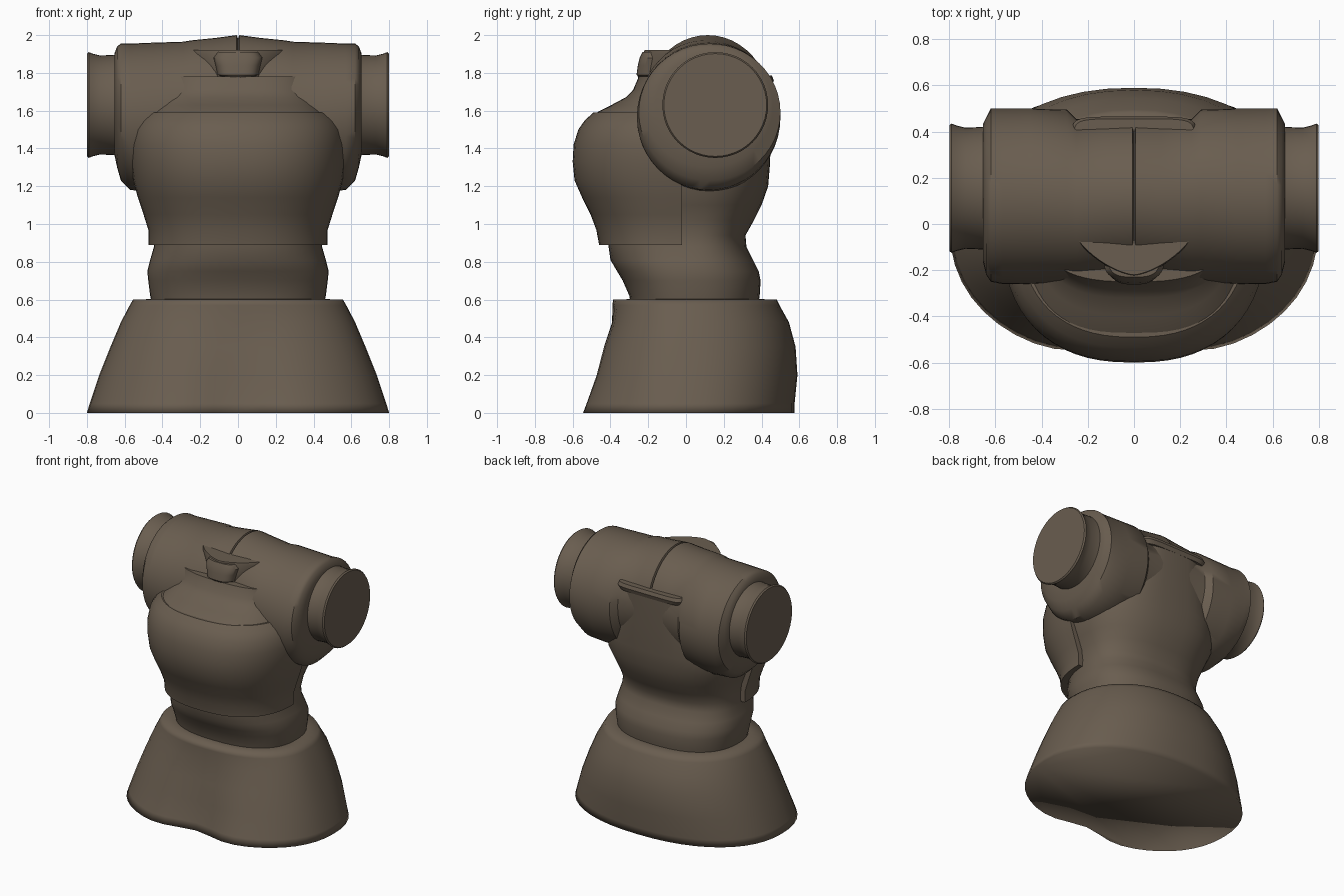
import bpy, bmesh, math

brown = bpy.data.materials.new("dull brown")
brown.diffuse_color = (0.142, 0.110, 0.079, 1)


def spow(v, p):
    return math.copysign(abs(v) ** p, v)


def skin(name, rings, angle=40):
    """Join rings of points into a closed, smooth-shaded shell."""
    bm = bmesh.new()
    loops = [[bm.verts.new(p) for p in ring] for ring in rings]
    n = len(loops[0])
    for a, b in zip(loops, loops[1:]):
        for i in range(n):
            j = (i + 1) % n
            bm.faces.new((a[i], a[j], b[j], b[i]))
    bm.faces.new(loops[0])
    bm.faces.new(loops[-1])
    bmesh.ops.recalc_face_normals(bm, faces=bm.faces)
    mesh = bpy.data.meshes.new(name)
    bm.to_mesh(mesh)
    bm.free()
    mesh.materials.append(brown)
    obj = bpy.data.objects.new(name, mesh)
    bpy.context.collection.objects.link(obj)
    bpy.ops.object.select_all(action='DESELECT')
    obj.select_set(True)
    bpy.context.view_layer.objects.active = obj
    bpy.ops.object.shade_smooth_by_angle(angle=math.radians(angle))
    return obj


def oval(z, hx, front, back, mid=0.0, power=2.2, dent=0.0, n=48):
    """Horizontal oval with separate front and back depth, and a front dent."""
    pts = []
    for i in range(n):
        t = 2 * math.pi * i / n
        x = hx * spow(math.cos(t), 2 / power)
        s = spow(math.sin(t), 2 / power)
        y = mid + s * ((back - mid) if s > 0 else (mid - front))
        if s < 0:
            y += dent * math.exp(-(x / 0.22) ** 2)
        pts.append((x, y, z))
    return pts


def half_oval(z, hx, front, back=-0.02, power=2.4, n=32):
    """Front half of an oval, closed by a straight back edge."""
    pts = []
    for i in range(n + 1):
        t = math.pi + math.pi * i / n
        pts.append((hx * spow(math.cos(t), 2 / power),
                    back + (back - front) * spow(math.sin(t), 2 / power), z))
    return pts


def wheel(x, y0, y1, z0, z1, n=48):
    """Upright oval across the x axis, given by its extents."""
    return [(x, (y0 + y1) / 2 + (y1 - y0) / 2 * math.cos(2 * math.pi * i / n),
             (z0 + z1) / 2 + (z1 - z0) / 2 * math.sin(2 * math.pi * i / n))
            for i in range(n)]


# Flared skirt
skin("skirt", [oval(z, hx, f, b, 0.0, 2.25, d) for z, hx, f, b, d in (
    (0.0, 0.80, -0.59, 0.575, 0.09), (0.05, 0.785, -0.57, 0.575, 0.085),
    (0.2, 0.735, -0.51, 0.59, 0.06), (0.35, 0.675, -0.465, 0.58, 0.04),
    (0.48, 0.62, -0.41, 0.545, 0.02), (0.57, 0.573, -0.39, 0.495, 0.0),
    (0.6, 0.555, -0.385, 0.48, 0.0), (0.602, 0.47, -0.30, 0.40, 0.0))], 180)

# Waist and back of the body
skin("torso", [oval(z, hx, f, b, 0.03, p) for z, hx, f, b, p in (
    (0.55, 0.45, -0.29, 0.38, 2.4), (0.62, 0.465, -0.30, 0.39, 2.4),
    (0.7, 0.475, -0.335, 0.395, 2.4), (0.75, 0.48, -0.365, 0.385, 2.4),
    (0.81, 0.465, -0.40, 0.355, 2.4), (0.88, 0.445, -0.41, 0.32, 2.4),
    (0.94, 0.44, -0.42, 0.315, 2.4), (1.02, 0.45, -0.42, 0.36, 2.4),
    (1.1, 0.48, -0.42, 0.40, 2.4), (1.2, 0.52, -0.42, 0.435, 2.5),
    (1.32, 0.53, -0.4, 0.445, 2.6), (1.5, 0.45, -0.3, 0.45, 2.8),
    (1.65, 0.36, -0.2, 0.455, 3.2), (1.77, 0.32, -0.1, 0.455, 3.5))])

# Breastplate covering the front half
skin("breastplate", [half_oval(z, hx, f) for z, hx, f in (
    (0.89, 0.475, -0.46), (0.97, 0.475, -0.475), (1.05, 0.50, -0.505),
    (1.14, 0.53, -0.55), (1.23, 0.555, -0.59), (1.33, 0.57, -0.60),
    (1.42, 0.573, -0.595), (1.5, 0.56, -0.57), (1.55, 0.53, -0.535),
    (1.59, 0.49, -0.49))])

# Sloping upper chest between plate and collar
skin("upper_chest", [half_oval(z, hx, f, 0.05, 2.8) for z, hx, f in (
    (1.58, 0.48, -0.485), (1.595, 0.47, -0.465), (1.63, 0.44, -0.395),
    (1.67, 0.42, -0.32), (1.71, 0.41, -0.28), (1.78, 0.42, -0.25))])

# Shoulder beam with a fine seam in the middle, mirrored in x
side = [(0.007, -0.22, 0.45, 1.25, 2.0), (0.12, -0.23, 0.45, 1.25, 1.985),
        (0.25, -0.25, 0.455, 1.22, 1.972), (0.29, -0.255, 0.495, 1.19, 1.965),
        (0.45, -0.26, 0.50, 1.17, 1.96), (0.57, -0.26, 0.50, 1.18, 1.955),
        (0.62, -0.25, 0.50, 1.23, 1.955), (0.64, -0.22, 0.46, 1.30, 1.94),
        (0.655, -0.16, 0.43, 1.37, 1.90)]
stations = ([(-s[0], *s[1:]) for s in reversed(side)]
            + [(0.0, -0.20, 0.43, 1.27, 1.98)] + side)
skin("shoulder_beam", [wheel(*s) for s in stations])

# Round arm stubs
for sign, label in ((-1, "left"), (1, "right")):
    skin(label + "_arm_stub", [
        wheel(sign * x, 0.155 - r, 0.155 + r, 1.63 - r, 1.63 + r)
        for x, r in ((0.60, 0.275), (0.66, 0.265), (0.73, 0.262),
                     (0.77, 0.272), (0.79, 0.28), (0.80, 0.272))])

# Collar tongue at the neck, with a raised pad
skin("collar", [half_oval(z, hx, f, 0.0, 1.5) for z, hx, f in (
    (1.74, 0.20, -0.24), (1.78, 0.22, -0.255), (1.84, 0.25, -0.24),
    (1.90, 0.28, -0.225), (1.92, 0.275, -0.22))])
skin("collar_pad", [oval(z, hx, f, -0.1, -0.15, 3) for z, hx, f in (
    (1.775, 0.08, -0.25), (1.79, 0.11, -0.262), (1.84, 0.12, -0.255),
    (1.88, 0.13, -0.245), (1.91, 0.11, -0.23))])

# Ledge across the top of the back panel
skin("back_ledge", [oval(z, hx, 0.3, b, 0.35, 6) for z, hx, b in (
    (1.73, 0.25, 0.455), (1.76, 0.27, 0.465), (1.785, 0.26, 0.455))])
